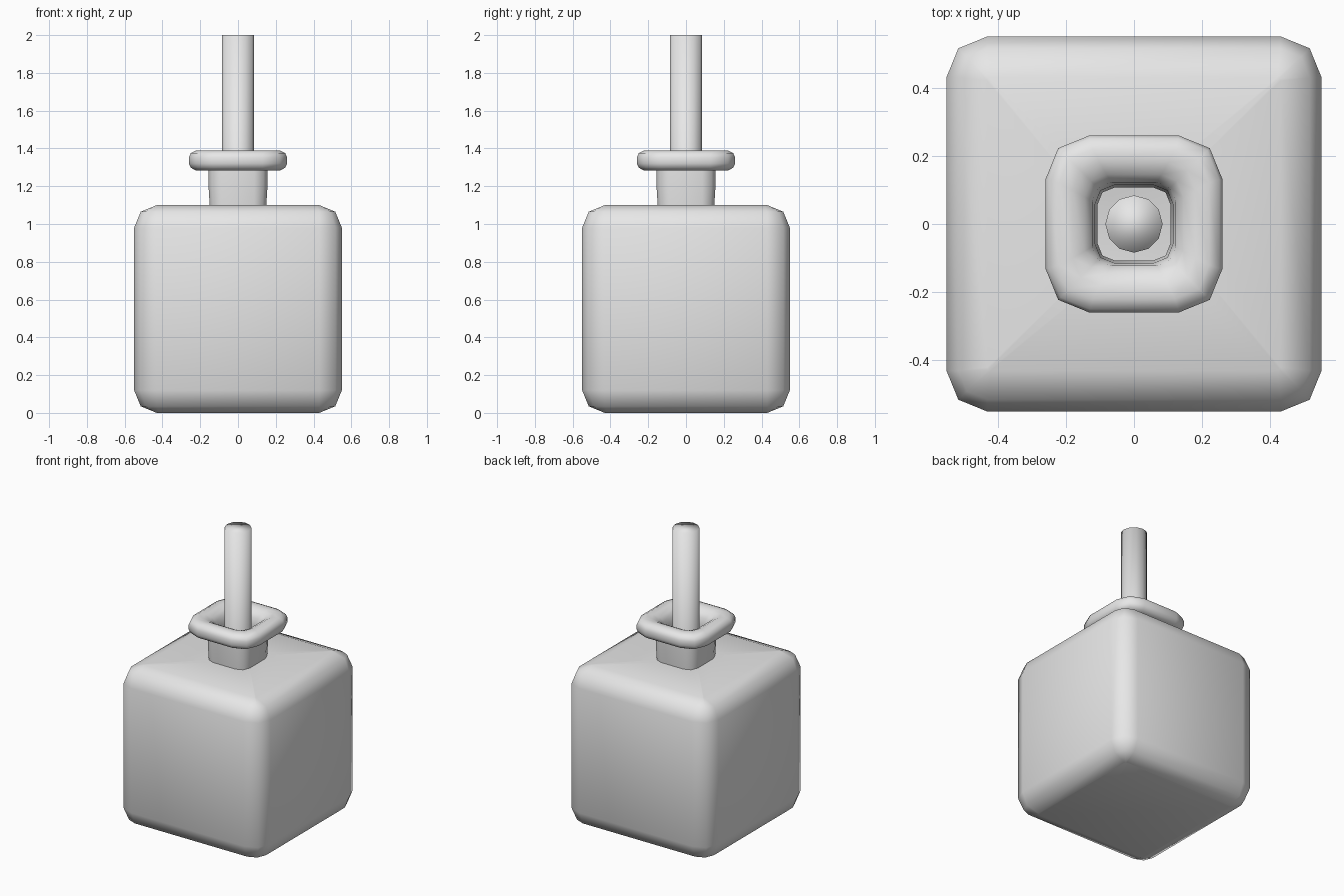
import bpy, bmesh

cube = bpy.data.objects.get("Cube")
if cube:
    bpy.data.objects.remove(cube, do_unlink=True)

grey = bpy.data.materials.new("plain grey")
grey.use_nodes = True
grey.diffuse_color = (0.8, 0.8, 0.8, 1)
grey.node_tree.nodes["Principled BSDF"].inputs["Base Color"].default_value = (0.8, 0.8, 0.8, 1)


def square_ring(bm, w, r, z):
    """Square loop of half width w whose corners are rounded by r in two steps."""
    c = w - 0.29 * r
    corner = [(w, w - r), (c, c), (w - r, w)]
    verts = []
    for _ in range(4):
        verts += [bm.verts.new((x, y, z)) for x, y in corner]
        corner = [(-y, x) for x, y in corner]
    return verts


def square_loft(name, profile):
    """Bridge square loops from first to last and cap both ends."""
    bm = bmesh.new()
    rings = [square_ring(bm, *p) for p in profile]
    for a, b in zip(rings, rings[1:]):
        for i in range(12):
            j = (i + 1) % 12
            bm.faces.new((a[i], a[j], b[j], b[i]))
    bm.faces.new(rings[0])
    bm.faces.new(rings[-1])
    bmesh.ops.recalc_face_normals(bm, faces=bm.faces)
    mesh = bpy.data.meshes.new(name)
    bm.to_mesh(mesh)
    bm.free()
    mesh.materials.append(grey)
    obj = bpy.data.objects.new(name, mesh)
    bpy.context.collection.objects.link(obj)
    return obj


# Hollow bottle: (half width, corner rounding, height), up the outside, down the inside
body = [(0.43, 0.01, 0), (0.515, 0.085, 0.035), (0.55, 0.12, 0.12),
        (0.55, 0.12, 0.98), (0.515, 0.085, 1.065), (0.43, 0.01, 1.1)]
neck = [(0.15, 0.065, 1.1), (0.156, 0.07, 1.2), (0.156, 0.07, 1.285)]
lip = [(0.22, 0.10, 1.282), (0.25, 0.12, 1.298), (0.26, 0.13, 1.32),
       (0.26, 0.13, 1.352), (0.25, 0.12, 1.375), (0.22, 0.10, 1.39),
       (0.18, 0.08, 1.388), (0.145, 0.065, 1.37), (0.122, 0.055, 1.34)]
inside = [(0.114, 0.055, 1.29), (0.107, 0.05, 1.06), (0.40, 0.01, 1.05),
          (0.50, 0.10, 0.97), (0.50, 0.10, 0.13), (0.40, 0.01, 0.05)]
bottle = square_loft("bottle", body + neck + lip + inside)
bpy.ops.object.select_all(action="DESELECT")
bottle.select_set(True)
bpy.context.view_layer.objects.active = bottle
bpy.ops.object.shade_smooth_by_angle(angle=0.96)

# Round stick standing in the bottle
bottom, top = 0.05, 2.0
bpy.ops.mesh.primitive_cylinder_add(vertices=12, radius=0.084, depth=top - bottom,
                                    location=(0, 0, (top + bottom) / 2))
stick = bpy.context.object
stick.name = "stick"
stick.data.materials.append(grey)
bpy.ops.object.shade_smooth()
